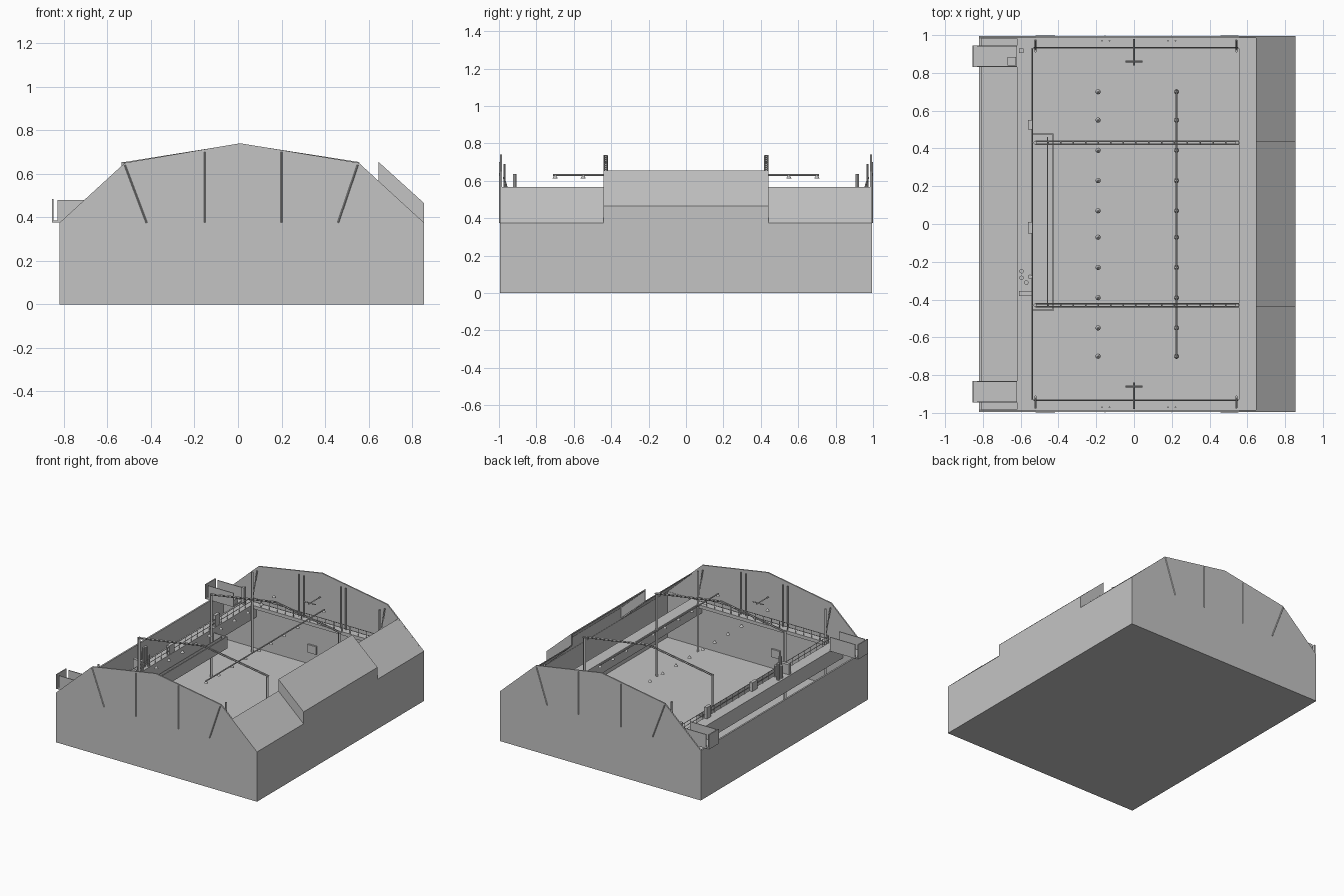
import bpy, bmesh, math
from mathutils import Vector

if "Cube" in bpy.data.objects:
    bpy.data.objects.remove(bpy.data.objects["Cube"])

grey = bpy.data.materials.new("concrete_grey")
grey.diffuse_color = (0.55, 0.55, 0.55, 1)
grey.use_nodes = True
grey.node_tree.nodes["Principled BSDF"].inputs["Base Color"].default_value = grey.diffuse_color


def finish(name, bm):
    bmesh.ops.recalc_face_normals(bm, faces=bm.faces)
    me = bpy.data.meshes.new(name)
    bm.to_mesh(me)
    bm.free()
    me.materials.append(grey)
    ob = bpy.data.objects.new(name, me)
    bpy.context.collection.objects.link(ob)
    return ob


def add_box(bm, x0, x1, y0, y1, z0, z1):
    vs = bmesh.ops.create_cube(bm, size=1)["verts"]
    for v in vs:
        v.co = ((x0 + x1) / 2 + v.co.x * (x1 - x0),
                (y0 + y1) / 2 + v.co.y * (y1 - y0),
                (z0 + z1) / 2 + v.co.z * (z1 - z0))


def boxes(name, *dims):
    bm = bmesh.new()
    for d in dims:
        add_box(bm, *d)
    return finish(name, bm)


def add_bar(bm, a, b, r=0.005, sides=4):
    a, b = Vector(a), Vector(b)
    d = b - a
    vs = bmesh.ops.create_cone(bm, segments=sides, radius1=r, radius2=r,
                               depth=d.length, cap_ends=True)["verts"]
    q = d.to_track_quat('Z', 'Y')
    for v in vs:
        v.co = q @ v.co + (a + b) / 2


def bars(name, pairs, r=0.005, sides=4):
    bm = bmesh.new()
    for a, b in pairs:
        add_bar(bm, a, b, r, sides)
    return finish(name, bm)


def prism(name, profile, y0, y1):
    """Extrude an x/z profile along y."""
    bm = bmesh.new()
    f = bm.faces.new([bm.verts.new((x, y0, z)) for x, z in profile])
    g = bmesh.ops.extrude_face_region(bm, geom=[f])["geom"]
    bmesh.ops.translate(bm, vec=(0, y1 - y0, 0),
                        verts=[v for v in g if isinstance(v, bmesh.types.BMVert)])
    return finish(name, bm)


L, R, Y, TOP = -0.82, 0.855, 0.995, 0.375
T = 0.012
FLOOR = 0.03
ARCH = [(-0.52, 0.65), (0.01, 0.735), (0.555, 0.65)]

# Open basement: floor slab and thin outer walls
boxes("floor_slab", (L, R, -Y, Y, 0, FLOOR))
boxes("outer_walls",
      (L, L + T, -Y, Y, FLOOR, TOP), (R - T, R, -Y, Y, FLOOR, TOP),
      (L + T, R - T, -Y, -Y + T, FLOOR, TOP), (L + T, R - T, Y - T, Y, FLOOR, TOP))

# Ring of walkways round the pit
boxes("left_walkway", (-0.62, -0.535, -Y + T, Y - T, 0.265, TOP))
boxes("right_walkway", (0.555, 0.645, -Y + T, Y - T, 0.29, TOP))
boxes("end_walkways", *[(-0.535, 0.555, min(s * 0.93, s * 0.983), max(s * 0.93, s * 0.983),
                         0.35, TOP) for s in (-1, 1)])

for s, side in ((-1, "front"), (1, "back")):
    # Gable wall with mullions, inner studs and corner posts
    y = s * Y
    prism(side + "_gable", [(L, TOP), (-0.52, 0.65), (0.01, 0.74), (0.555, 0.65), (R, TOP)],
          y, y - s * 0.01)
    bars(side + "_gable_mullions",
         [((a, y, 0.64), (b, y, TOP)) for a, b in ((-0.52, -0.42), (0.55, 0.46))] +
         [((x, y, 0.70), (x, y, TOP)) for x in (-0.153, 0.2)], 0.004)
    bars(side + "_gable_studs",
         [((x + d, s * 0.97, TOP), (x + d, s * 0.97, 0.69))
          for x in (-0.17, 0.18) for d in (0, 0.04)], 0.005)
    bars(side + "_corner_posts",
         [((x, s * 0.915, FLOOR), (x, s * 0.915, 0.635)) for x in (-0.522, 0.542)], 0.009)
    bars(side + "_corner_braces",
         [((x, s * 0.915, 0.42), (x, s * 0.975, 0.62)) for x in (-0.522, 0.542)], 0.005)
    bars(side + "_wall_bracket",
         [((0, s * 0.84, 0.56), (0, s * 0.98, 0.56)),
          ((-0.045, s * 0.86, 0.56), (0.045, s * 0.86, 0.56))], 0.005)
    boxes(side + "_wall_panel", (-0.1, -0.03, min(s * 0.97, s * 0.983),
                                 max(s * 0.97, s * 0.983), 0.12, 0.18))

    # Portal frame: twin chords following the gable line, with rungs and posts
    y = s * 0.43
    pairs = []
    for dy in (-0.008, 0.008):
        pairs += [((a[0], y + dy, a[1]), (b[0], y + dy, b[1])) for a, b in zip(ARCH, ARCH[1:])]
    for a, b in zip(ARCH, ARCH[1:]):
        for i in range(9):
            t = i / 8
            x, z = a[0] + (b[0] - a[0]) * t, a[1] + (b[1] - a[1]) * t
            pairs.append(((x, y - 0.008, z), (x, y + 0.008, z)))
    bars(side + "_portal_frame", pairs, 0.004)
    bars(side + "_portal_posts", [((x, y, FLOOR), (x, y, 0.655)) for x in (-0.524, 0.545)], 0.011)

    # Overhanging tray on the left edge
    y0, y1 = sorted((s * 0.83, s * 0.945))
    boxes(side + "_tray", (-0.85, -0.62, y0, y1, TOP, 0.385),
          (-0.83, -0.62, y0, y0 + 0.006, 0.385, 0.48),
          (-0.83, -0.62, y1 - 0.006, y1, 0.385, 0.48),
          (-0.855, -0.847, y0, y1, TOP, 0.485))

    # Sloped roof beside the dormer
    y0, y1 = sorted((s * 0.44, s * 0.985))
    prism(side + "_roof_slope", [(0.645, 0.567), (R, TOP), (R - 0.012, TOP), (0.645, 0.557)], y0, y1)

# Dormer: raised sloping roof with cheeks and outer face
prism("dormer_roof", [(0.645, 0.655), (R, 0.465), (R, 0.453), (0.645, 0.643)], -0.44, 0.44)
for y in (-0.44, 0.432):
    prism("dormer_cheek", [(0.645, 0.65), (R, 0.46), (R, TOP), (0.645, 0.562)], y, y + 0.008)
boxes("dormer_face", (R - 0.01, R, -0.44, 0.44, TOP, 0.463))

# Railings round the pit
def railing(name, a, b, n, h=0.055):
    a, b = Vector(a), Vector(b)
    up = Vector((0, 0, h))
    pts = [a.lerp(b, i / n) for i in range(n + 1)]
    bars(name, [(a + up, b + up), (a + up / 2, b + up / 2)] + [(p, p + up) for p in pts], 0.003)


railing("left_railing", (-0.54, -0.93, TOP), (-0.54, 0.93, TOP), 26)
railing("front_railing", (-0.53, -0.935, TOP), (0.55, -0.935, TOP), 16)
railing("back_railing", (-0.53, 0.935, TOP), (0.55, 0.935, TOP), 16)

# Trough hung beside the left walkway
boxes("side_trough", (-0.535, -0.425, -0.46, 0.48, 0.25, 0.265),
      (-0.432, -0.425, -0.46, 0.48, 0.265, 0.34), (-0.46, -0.455, -0.44, 0.46, 0.265, 0.34),
      (-0.535, -0.425, -0.46, -0.453, 0.265, 0.34), (-0.535, -0.425, 0.473, 0.48, 0.265, 0.34))

# Equipment on the left walkway
boxes("walkway_cabinets", (-0.56, -0.537, 0.5, 0.55, TOP, 0.46), (-0.56, -0.537, -0.05, 0.01, TOP, 0.44),
      (-0.61, -0.54, -0.38, -0.355, TOP, 0.45), (-0.67, -0.625, 0.84, 0.885, 0.385, 0.42),
      (-0.61, -0.585, 0.905, 0.93, TOP, 0.5))
bars("walkway_canisters", [((x, y, TOP), (x, y, z)) for x, y, z in
     ((-0.595, -0.25, 0.5), (-0.595, -0.285, 0.47), (-0.57, -0.31, 0.52), (-0.55, -0.28, 0.46))], 0.012, 10)

# Lamp rail with two rows of conical lamps
bars("lamp_rail", [((0.225, -0.71, 0.63), (0.225, 0.71, 0.63))], 0.005, 6)
bm = bmesh.new()
for x in (-0.19, 0.225):
    for y in (0.07, 0.23, 0.39, 0.55, 0.70):
        for s in (-1, 1):
            vs = bmesh.ops.create_cone(bm, segments=10, radius1=0.014, radius2=0.003,
                                       depth=0.018, cap_ends=True)["verts"]
            bmesh.ops.translate(bm, verts=vs, vec=(x, s * y, 0.622))
finish("lamps", bm)
